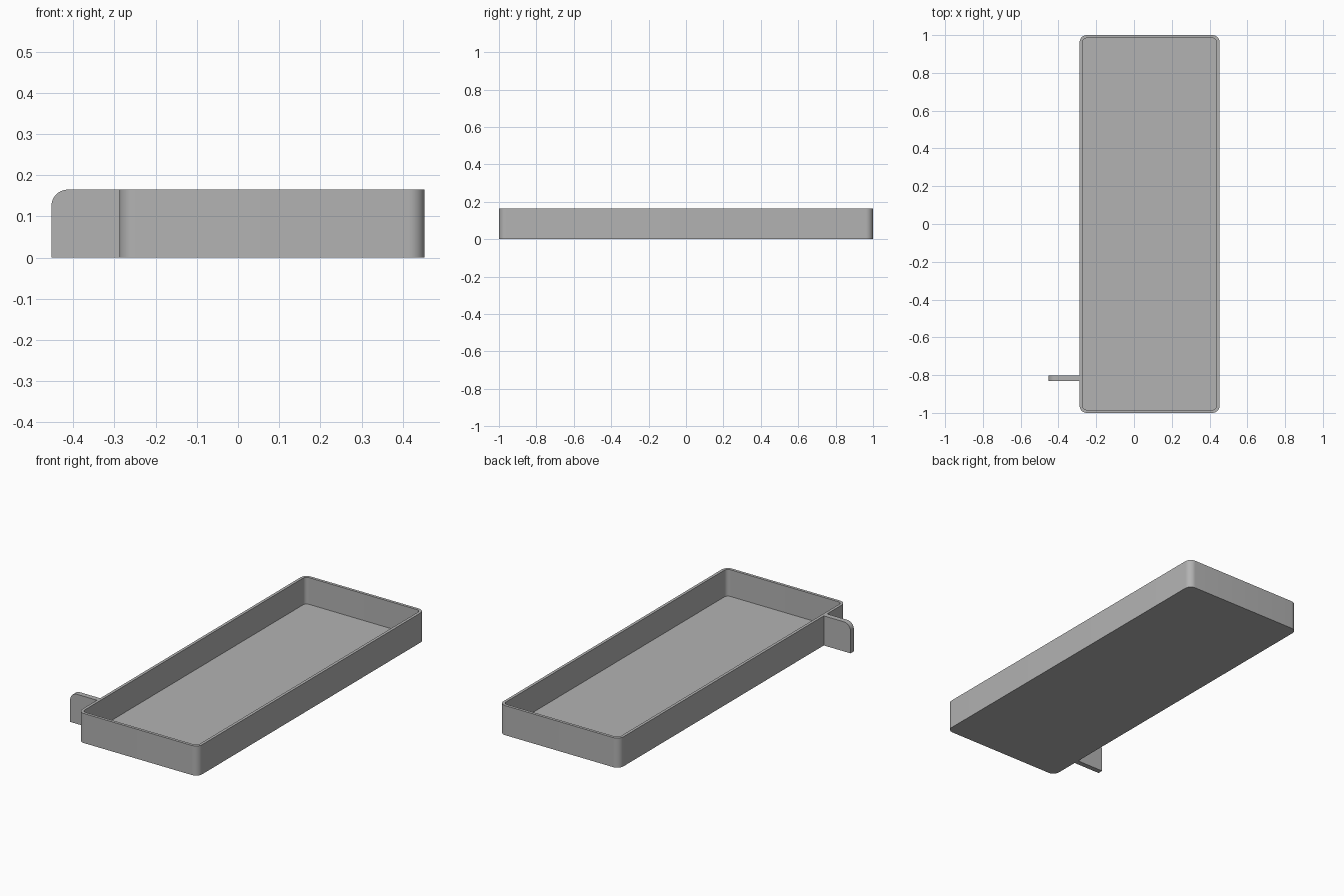
import bpy, bmesh, math

if "Cube" in bpy.data.objects:
    bpy.data.objects.remove(bpy.data.objects["Cube"], do_unlink=True)

HEIGHT, WALL, RADIUS = 0.165, 0.016, 0.038
X0, X1, Y = -0.288, 0.453, 1.0

grey = bpy.data.materials.new("plain grey")
grey.use_nodes = True
colour = (0.45, 0.45, 0.45, 1)
grey.diffuse_color = colour
grey.node_tree.nodes["Principled BSDF"].inputs["Base Color"].default_value = colour


def arc(cx, cy, r, start, steps=10):
    """Points of a quarter circle, counter-clockwise from a start angle in degrees."""
    angles = [math.radians(start + 90 * i / steps) for i in range(steps + 1)]
    return [(cx + r * math.cos(a), cy + r * math.sin(a)) for a in angles]


def rounded_outline(inset):
    """Rounded rectangle of the tray, moved inward by the inset."""
    corners = [(X1, Y, 0), (X0, Y, 90), (X0, -Y, 180), (X1, -Y, 270)]
    points = []
    for x, y, start in corners:
        cx = x - RADIUS if x == X1 else x + RADIUS
        cy = y - math.copysign(RADIUS, y)
        points += arc(cx, cy, RADIUS - inset, start)
    return points


def finish(bm, name):
    bmesh.ops.recalc_face_normals(bm, faces=bm.faces)
    mesh = bpy.data.meshes.new(name)
    bm.to_mesh(mesh)
    bm.free()
    obj = bpy.data.objects.new(name, mesh)
    bpy.context.collection.objects.link(obj)
    mesh.materials.append(grey)
    bpy.ops.object.select_all(action='DESELECT')
    obj.select_set(True)
    bpy.context.view_layer.objects.active = obj
    bpy.ops.object.shade_smooth_by_angle(angle=math.radians(30))
    return obj


# Open tray: outer wall, rim, inner wall and floor as a chain of rings
bm = bmesh.new()
rings = []
for inset, z in [(0, 0), (0, HEIGHT), (WALL, HEIGHT), (WALL, WALL)]:
    rings.append([bm.verts.new((x, y, z)) for x, y in rounded_outline(inset)])
for low, high in zip(rings, rings[1:]):
    n = len(low)
    for i in range(n):
        j = (i + 1) % n
        bm.faces.new((low[i], low[j], high[j], high[i]))
bm.faces.new(rings[0])
bm.faces.new(rings[-1])
finish(bm, "tray")

# Side tab with a rounded upper outer corner
TAB_X, TAB_FRONT, TAB_BACK, TAB_R = -0.453, -0.832, -0.803, 0.04
profile = [(TAB_X, 0), (X0, 0), (X0, HEIGHT)]
profile += arc(TAB_X + TAB_R, HEIGHT - TAB_R, TAB_R, 90)
bm = bmesh.new()
face = bm.faces.new([bm.verts.new((x, TAB_FRONT, z)) for x, z in profile])
extruded = bmesh.ops.extrude_face_region(bm, geom=[face])
moved = [v for v in extruded["geom"] if isinstance(v, bmesh.types.BMVert)]
bmesh.ops.translate(bm, verts=moved, vec=(0, TAB_BACK - TAB_FRONT, 0))
finish(bm, "side_tab")
